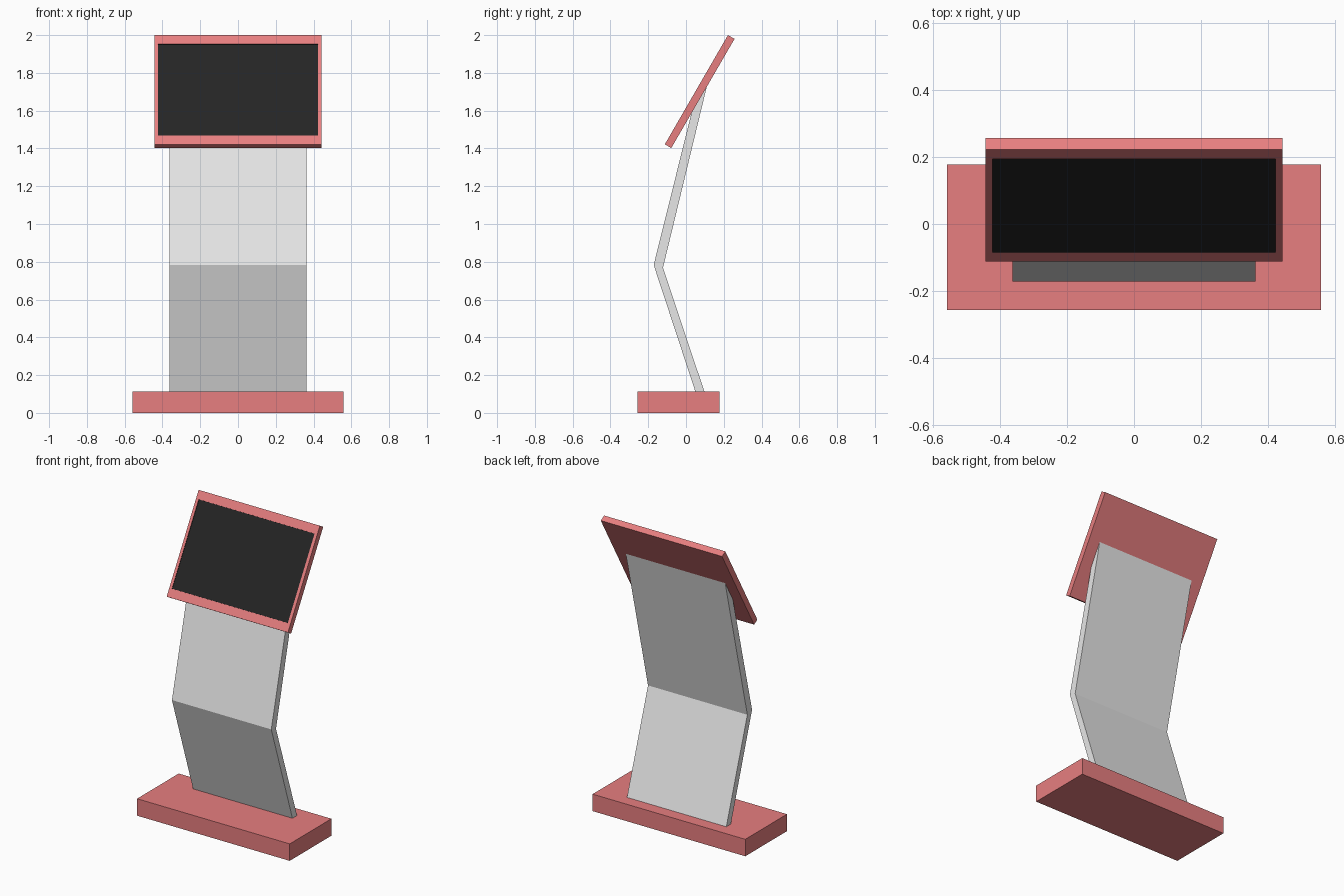
import bpy, bmesh

if "Cube" in bpy.data.objects:
    bpy.data.objects.remove(bpy.data.objects["Cube"])


def material(name, rgb):
    m = bpy.data.materials.new(name)
    m.diffuse_color = (*rgb, 1)
    m.use_nodes = True
    m.node_tree.nodes["Principled BSDF"].inputs["Base Color"].default_value = m.diffuse_color
    return m


red = material("coral red", (0.8, 0.21, 0.215))
grey = material("light grey", (0.8, 0.8, 0.8))
black = material("screen black", (0.018, 0.018, 0.018))


def extruded_profile(name, profile, half_width, mat):
    """Sweep a closed (y, z) side profile across x, centred on x = 0."""
    bm = bmesh.new()
    face = bm.faces.new([bm.verts.new((-half_width, y, z)) for y, z in profile])
    ext = bmesh.ops.extrude_face_region(bm, geom=[face])
    verts = [v for v in ext["geom"] if isinstance(v, bmesh.types.BMVert)]
    bmesh.ops.translate(bm, verts=verts, vec=(2 * half_width, 0, 0))
    bmesh.ops.recalc_face_normals(bm, faces=bm.faces[:])
    mesh = bpy.data.meshes.new(name)
    bm.to_mesh(mesh)
    bm.free()
    mesh.materials.append(mat)
    obj = bpy.data.objects.new(name, mesh)
    bpy.context.collection.objects.link(obj)
    return obj


# Flat base slab
extruded_profile("base", [(-0.257, 0), (0.178, 0), (0.178, 0.112), (-0.257, 0.112)],
                 0.558, red)

# Bent upright, ends sunk slightly into base and display
extruded_profile("bent_upright",
                 [(0.057, 0.09), (0.105, 0.09), (-0.122, 0.768),
                  (0.118, 1.76), (0.037, 1.62), (-0.171, 0.783)],
                 0.363, grey)

# Tilted display housing
display = extruded_profile("display_housing",
                           [(-0.112, 1.422), (-0.078, 1.402),
                            (0.257, 1.98), (0.222, 2.0)],
                           0.443, red)

# Screen: inset on the front face with a very shallow recess
display.data.materials.append(black)
bm = bmesh.new()
bm.from_mesh(display.data)
bm.faces.ensure_lookup_table()
front = min(bm.faces, key=lambda f: f.normal.y)
bmesh.ops.inset_region(bm, faces=[front], thickness=0.028)
# the border is wider at top and bottom than at the sides
along = (max(front.verts, key=lambda v: v.co.z).co
         - min(front.verts, key=lambda v: v.co.z).co)
along.x = 0
along.normalize()
mid = front.calc_center_median()
for v in front.verts:
    v.co += along * (-0.035 if (v.co - mid).dot(along) > 0 else 0.035)
front.material_index = 1
ring = bmesh.ops.inset_region(bm, faces=[front], thickness=0.0005, depth=-0.003)
for f in ring["faces"]:
    f.material_index = 1
bm.to_mesh(display.data)
bm.free()
